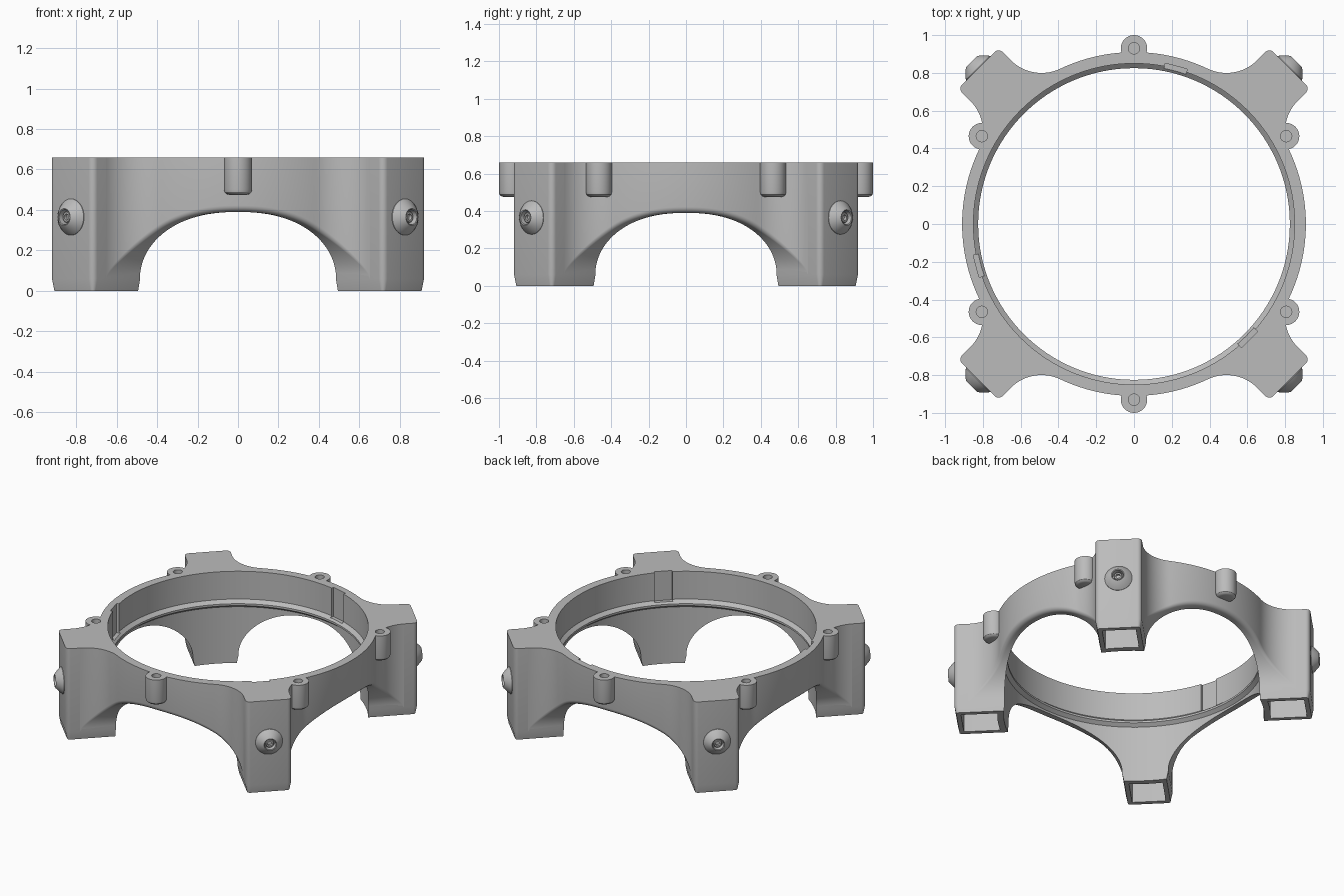
import bpy, bmesh
from math import sin, cos, asin, sqrt, pi, radians, hypot
from mathutils import Matrix, Vector

cube = bpy.data.objects.get("Cube")
if cube:
    bpy.data.objects.remove(cube, do_unlink=True)

TOP = 0.66        # rim height
BORE = 0.85       # inner radius
RIM = 0.91        # outer radius
HALF = 0.152      # half width of a leg
FACE = 1.166      # distance of a leg's outer face from the axis
FILLET = 0.23     # radius of the blend from leg to rim

grey = bpy.data.materials.new("plain_grey")
grey.use_nodes = True
grey.diffuse_color = (0.5, 0.5, 0.5, 1)
grey.node_tree.nodes["Principled BSDF"].inputs["Base Color"].default_value = (0.5, 0.5, 0.5, 1)


def loft(bm, loops, closed=False):
    """Skin a row of equal point loops, capped unless closed."""
    rows = [[bm.verts.new(p) for p in loop] for loop in loops]
    pairs = list(zip(rows, rows[1:] + rows[:1])) if closed else list(zip(rows, rows[1:]))
    for a, b in pairs:
        for i in range(len(a)):
            j = (i + 1) % len(a)
            bm.faces.new((a[i], a[j], b[j], b[i]))
    if not closed:
        bm.faces.new(rows[0])
        bm.faces.new(rows[-1])


def circle_loops(profile, sides, place=Matrix()):
    """Circles of (radius, height) stacked along local z."""
    return [[place @ Vector((r * cos(2 * pi * k / sides), r * sin(2 * pi * k / sides), z))
             for k in range(sides)] for r, z in profile]


def make(name, bm):
    bmesh.ops.recalc_face_normals(bm, faces=bm.faces)
    mesh = bpy.data.meshes.new(name)
    bm.to_mesh(mesh)
    bm.free()
    mesh.materials.append(grey)
    ob = bpy.data.objects.new(name, mesh)
    bpy.context.collection.objects.link(ob)
    return ob


def smooth(ob):
    ob.data.shade_smooth()
    ob.data.set_sharp_from_angle(angle=radians(32))


def polar(r, angle):
    return Vector((r * cos(angle), r * sin(angle), 0))


# Rim: four arched spans whose outer wall blends into the legs
centre = RIM + FILLET
leg_gap = asin((HALF + FILLET) / centre)
blend_start = pi / 4 - leg_gap
spread = (pi / 4 - asin(HALF / hypot(HALF, sqrt(centre**2 - (HALF + FILLET)**2)))) / asin(0.485 / BORE)


def outer_radius(theta):
    delta = abs(theta) - blend_start
    if delta <= 0:
        return RIM
    return centre * cos(delta) - sqrt(max(0, FILLET**2 - (centre * sin(delta))**2))


def span_section(t, axis):
    side = 1 if t >= 0 else -1
    theta = side * asin(0.485 * abs(sin(t)) ** 0.87 / BORE)
    inner = polar(BORE, axis + theta)
    outer = polar(outer_radius(theta * spread), axis + theta * spread)
    along = (inner - outer).normalized()
    low = 0.06 + 0.33 * cos(t)
    rd = 0.002 + 0.03 * cos(t)
    pts = [inner + Vector((0, 0, TOP)), outer + Vector((0, 0, TOP))]
    for k in range(6):
        a = k / 5 * pi / 2
        pts.append(outer + along * rd * (1 - cos(a)) + Vector((0, 0, low + rd * (1 - sin(a)))))
    return pts + [inner + Vector((0, 0, low))]


bm = bmesh.new()
STEPS = 72
for q in range(4):
    loft(bm, [span_section((k / STEPS - 0.5) * pi, q * pi / 2) for k in range(STEPS + 1)])
rim = make("arched_rim", bm)

# Inner lip
lip_profile = [(0.856, 0.465), (0.825, 0.438), (0.825, 0.424), (0.856, 0.4)]
bm = bmesh.new()
loft(bm, circle_loops(lip_profile, 160), closed=True)
lip = make("inner_lip", bm)


# Legs: hollow posts with rounded outer corners and a tapered foot
def leg_plan(inset, z, turn):
    w, face = HALF - inset, FACE - inset
    bore = BORE + (inset if inset > 0.02 else 0)
    corner = max(0.03 - inset, 0.006)
    pts = []
    for k in range(13):
        v = w - 2 * w * k / 12
        pts.append((sqrt(bore**2 - v * v), v))
    for sign, start in ((-1, -pi / 2), (1, 0)):
        for k in range(6):
            a = start + k / 5 * pi / 2
            pts.append((face - corner + corner * cos(a), sign * (w - corner) + corner * sin(a)))
    return [turn @ Vector((u, v, z)) for u, v in pts]


leg_levels = [(0.042, 0.45), (0.042, 0), (0.012, 0), (0, 0.06), (0, TOP)]
screw_profile = [(0.09, -0.005), (0.09, 0.003), (0.078, 0.018), (0.05, 0.044), (0.042, 0.049),
                 (0.037, 0.047), (0.035, 0.014), (0.028, 0.014), (0.028, 0.03), (0.024, 0.034)]
socket_profile = [(0.024, 0.034), (0.015, 0.034), (0.015, 0.016)]
legs, screws = [], []
for i, place in enumerate(("back_left", "back_right", "front_right", "front_left")):
    turn = Matrix.Rotation(pi / 4 + i * pi / 2, 4, 'Z')
    bm = bmesh.new()
    loft(bm, [leg_plan(d, z, turn) for d, z in leg_levels])
    legs.append(make(place + "_leg", bm))

    # Domed screw on the leg's outer face
    seat = turn @ Matrix.Translation((FACE, 0, 0.365)) @ Matrix.Rotation(pi / 2, 4, 'Y')
    bm = bmesh.new()
    loft(bm, circle_loops(screw_profile + socket_profile[1:], 36, seat))
    screws.append(make(place + "_screw", bm))

# Screw bosses round the rim
boss_profile = [(0.045, 0.475), (0.058, 0.479), (0.067, 0.488), (0.07, 0.502),
                (0.07, TOP), (0.03, TOP), (0.03, 0.58)]
bosses = []
for i in range(6):
    spot = Matrix.Translation(polar(0.93, radians(30 + 60 * i)))
    bm = bmesh.new()
    loft(bm, circle_loops(boss_profile, 32, spot))
    bosses.append(make("rim_boss_%d" % (i + 1), bm))

# Cutters: boss holes and three slots in the inner wall
bm = bmesh.new()
for i in range(6):
    spot = Matrix.Translation(polar(0.93, radians(30 + 60 * i)))
    loft(bm, circle_loops([(0.03, 0.58), (0.03, 0.72)], 32, spot))
for degrees in (75, 195, 315):
    box = (Matrix.Rotation(radians(degrees), 4, 'Z') @ Matrix.Translation((0.85, 0, 0.58))
           @ Matrix.Diagonal((0.03, 0.12, 0.26, 1)))
    bmesh.ops.create_cube(bm, size=1, matrix=box)
cutter = make("slot_cutter", bm)
cutter.hide_render = True

for ob in [rim, lip] + legs:
    mod = ob.modifiers.new("cuts", 'BOOLEAN')
    mod.operation = 'DIFFERENCE'
    mod.solver = 'EXACT'
    mod.object = cutter
    bpy.context.view_layer.objects.active = ob
    bpy.ops.object.modifier_apply(modifier=mod.name)
bpy.data.objects.remove(cutter, do_unlink=True)

for ob in [rim, lip] + legs + screws + bosses:
    smooth(ob)
